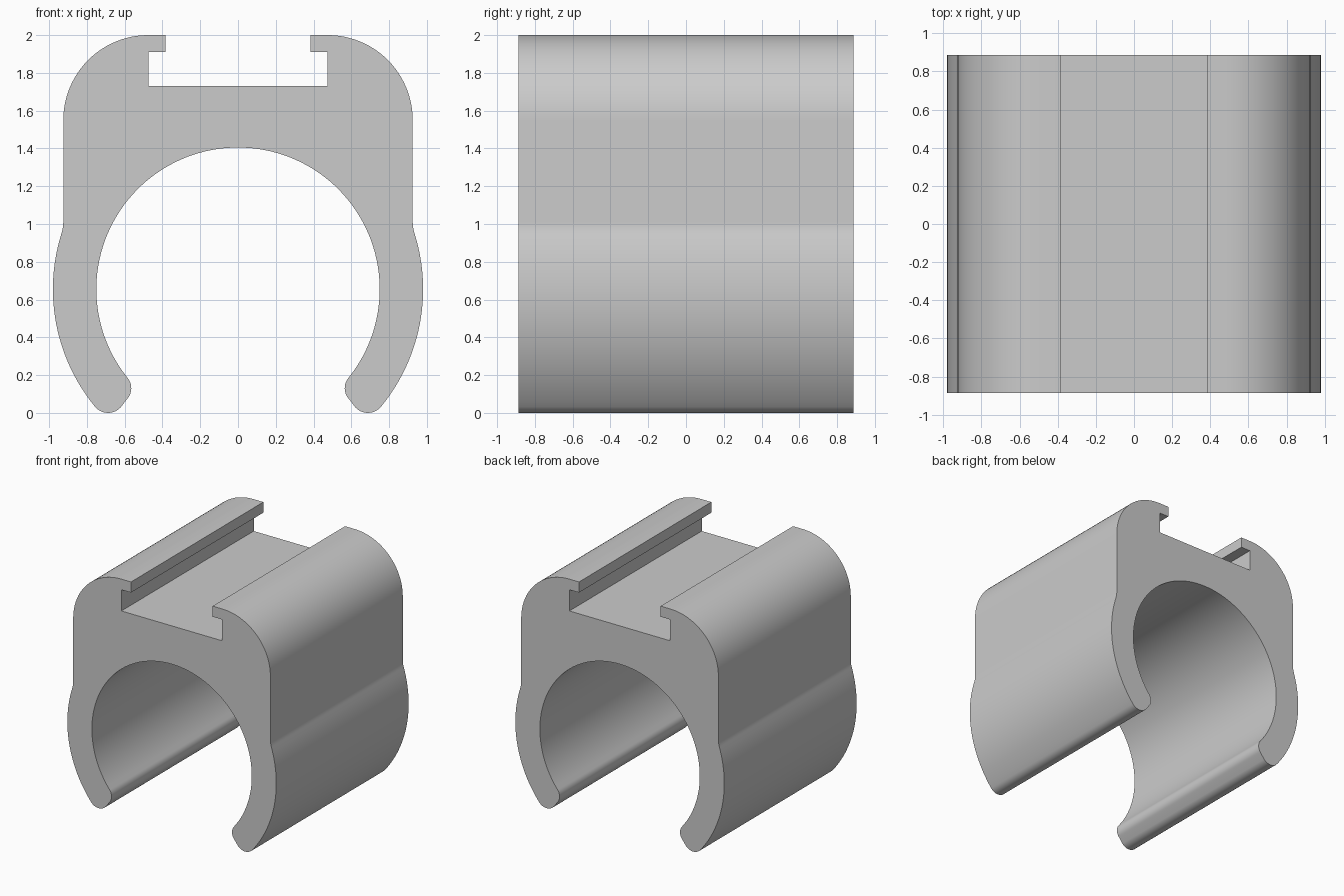
import bpy
import bmesh
from math import sin, cos, radians, degrees, atan2, sqrt

cube = bpy.data.objects.get("Cube")
if cube:
    bpy.data.objects.remove(cube, do_unlink=True)

# Main dimensions
HALF_LENGTH = 0.887
BORE_Z, BORE_R, OUTER_R = 0.655, 0.75, 0.98
WALL_X, TOP_Z, SHOULDER_R = 0.925, 2.0, 0.45
LIP_X, LIP_Z, SLOT_X, SLOT_Z = 0.383, 1.91, 0.473, 1.73
TIP_OUT_R, TIP_IN_R = 0.09, 0.085
BLEND_R = 0.2


def arc(cx, cz, r, start, end, steps):
    """Points along an arc, angles in degrees."""
    angles = [radians(start + (end - start) * i / steps) for i in range(steps + 1)]
    return [(cx + r * cos(a), cz + r * sin(a)) for a in angles]


# Centres of the two tip roundings and of the blend between wall and jaw
out_z = TIP_OUT_R
out_x = sqrt((OUTER_R - TIP_OUT_R) ** 2 - (BORE_Z - out_z) ** 2)
out_a = degrees(atan2(out_z - BORE_Z, out_x))
in_x = 0.65
in_z = BORE_Z - sqrt((BORE_R + TIP_IN_R) ** 2 - in_x ** 2)
in_a = degrees(atan2(in_z - BORE_Z, in_x))
end_a = (out_a + in_a) / 2 - 98
blend_x = WALL_X + BLEND_R
blend_dz = sqrt((OUTER_R + BLEND_R) ** 2 - blend_x ** 2)
blend_a = degrees(atan2(blend_dz, blend_x))

# Half profile, from the slot floor round the outside to the bore crown
half = [(SLOT_X, SLOT_Z), (SLOT_X, LIP_Z), (LIP_X, LIP_Z), (LIP_X, TOP_Z)]
half += arc(WALL_X - SHOULDER_R, TOP_Z - SHOULDER_R, SHOULDER_R, 90, 0, 24)
half += arc(blend_x, BORE_Z + blend_dz, BLEND_R, 180, 180 + blend_a, 5)
half += arc(0, BORE_Z, OUTER_R, blend_a, out_a, 28)[1:]
half += arc(out_x, out_z, TIP_OUT_R, out_a, end_a, 12)[1:]
half += arc(in_x, in_z, TIP_IN_R, end_a, in_a - 180, 12)
half += arc(0, BORE_Z, BORE_R, in_a, 90, 48)[1:]
profile = half + [(-x, z) for x, z in reversed(half[:-1])]

# Extrude the mirrored profile along y
bm = bmesh.new()
front = bm.faces.new([bm.verts.new((x, -HALF_LENGTH, z)) for x, z in profile])
result = bmesh.ops.extrude_face_region(bm, geom=[front], use_keep_orig=True)
moved = [v for v in result["geom"] if isinstance(v, bmesh.types.BMVert)]
bmesh.ops.translate(bm, verts=moved, vec=(0, 2 * HALF_LENGTH, 0))
bmesh.ops.recalc_face_normals(bm, faces=bm.faces)
mesh = bpy.data.meshes.new("pipe_clip")
bm.to_mesh(mesh)
bm.free()

# Plain grey material
grey = bpy.data.materials.new("light grey")
grey.use_nodes = True
color = (0.6, 0.6, 0.6, 1)
grey.diffuse_color = color
grey.node_tree.nodes["Principled BSDF"].inputs["Base Color"].default_value = color
mesh.materials.append(grey)

clip = bpy.data.objects.new("pipe_clip", mesh)
bpy.context.collection.objects.link(clip)
bpy.ops.object.select_all(action="DESELECT")
clip.select_set(True)
bpy.context.view_layer.objects.active = clip
bpy.ops.object.shade_smooth_by_angle(angle=radians(30))
